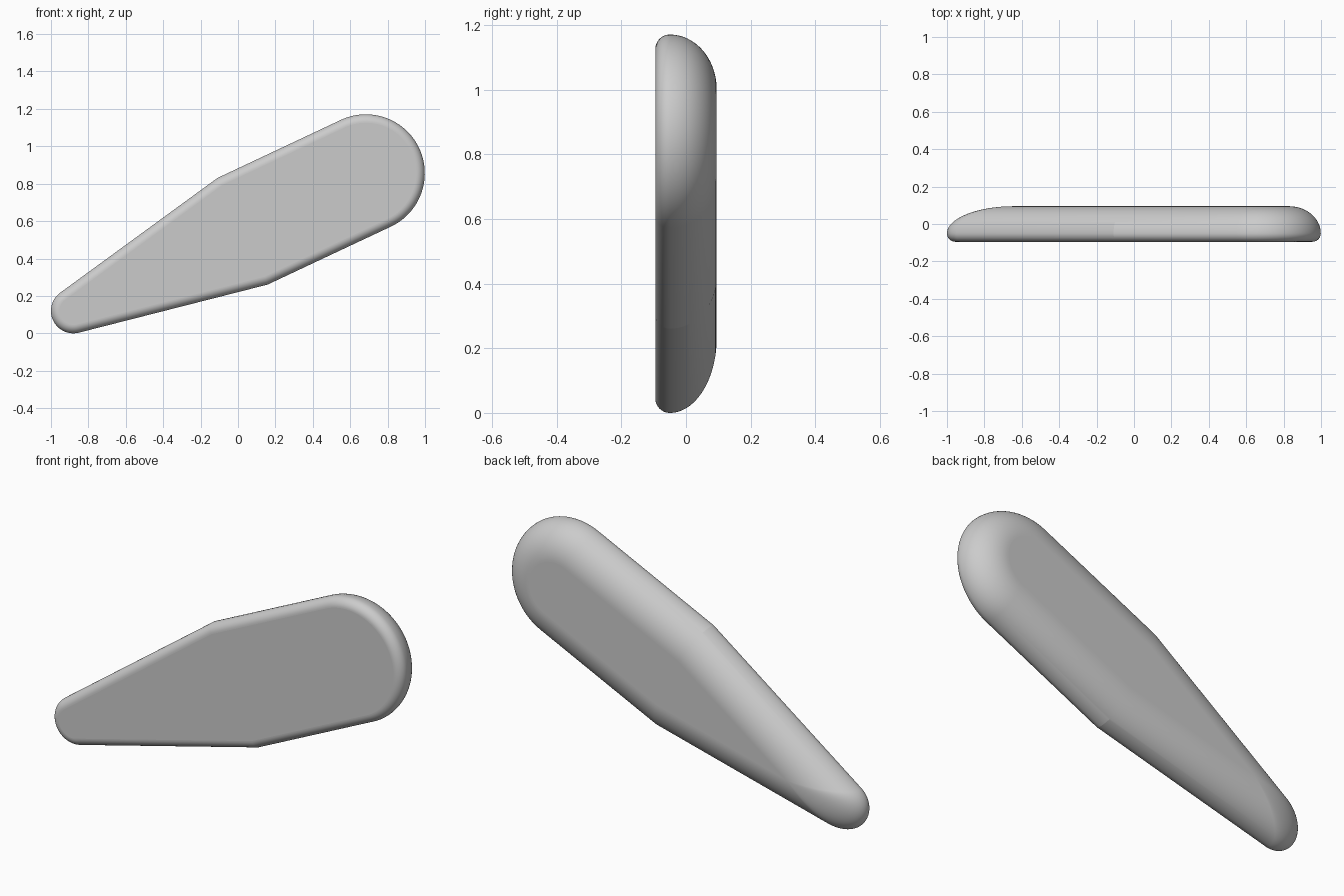
import bpy, bmesh
from math import sin, cos, tan, pi, radians, atan2, acos, hypot

cube = bpy.data.objects.get("Cube")
if cube:
    bpy.data.objects.remove(cube, do_unlink=True)

TILT = radians(25.2)            # lean of the long axis
TIP_R, END_R = 0.12, 0.315      # rounded ends
MID, END = 1.0, 1.728           # distances along the axis from the tip centre
FRONT, RIM, BACK = -0.095, -0.05, 0.095
ROUND_FRONT, ROUND_BACK = 0.045, 0.17

# Direction in which the tapered side touches the tip arc
touch = atan2(END_R, MID) + acos(TIP_R / hypot(MID, END_R))
taper = touch - pi / 2


def outline(inset):
    """Paddle outline moved inward; a tip too narrow for it closes to a point."""
    pts = []
    r = END_R - inset
    for i in range(49):
        a = -pi / 2 + pi * i / 48
        pts.append((END + r * cos(a), r * sin(a)))
    corner = (MID + inset * tan(taper / 2), r)
    pts.append(corner)
    r = TIP_R - inset
    for i in range(49):
        a = touch + (2 * pi - 2 * touch) * i / 48
        pts.append((r * cos(a), r * sin(a)) if r > 0 else (-r / sin(taper), 0))
    pts.append((corner[0], -corner[1]))
    return pts


def ring(bm, inner, outer, blend, y):
    verts = []
    for (s0, t0), (s1, t1) in zip(outer, inner):
        s, t = s0 + (s1 - s0) * blend, t0 + (t1 - t0) * blend
        x = -1 + TIP_R + s * cos(TILT) - t * sin(TILT)
        z = TIP_R + s * sin(TILT) + t * cos(TILT)
        verts.append(bm.verts.new((x, y, z)))
    return verts


# Rings from the front face, over the rim, to the back face
bm = bmesh.new()
rim, front, back = outline(0), outline(ROUND_FRONT), outline(ROUND_BACK)
rings = []
for i in range(13):
    a = pi / 2 * (1 - i / 12)
    rings.append(ring(bm, front, rim, 1 - cos(a), RIM + (FRONT - RIM) * sin(a)))
for i in range(1, 33):
    a = pi / 2 * i / 32
    rings.append(ring(bm, back, rim, 1 - cos(a), RIM + (BACK - RIM) * sin(a)))
for low, high in zip(rings, rings[1:]):
    for i in range(len(low)):
        j = (i + 1) % len(low)
        bm.faces.new((low[i], low[j], high[j], high[i]))
bm.faces.new(rings[0])
bm.faces.new(rings[-1])
bmesh.ops.remove_doubles(bm, verts=bm.verts, dist=0.00005)
bmesh.ops.recalc_face_normals(bm, faces=bm.faces)

mesh = bpy.data.meshes.new("paddle_body")
bm.to_mesh(mesh)
bm.free()
body = bpy.data.objects.new("paddle_body", mesh)
bpy.context.collection.objects.link(body)

# Smooth rounding, with flat front and back and a crease at the widest point
bpy.ops.object.select_all(action='DESELECT')
body.select_set(True)
bpy.context.view_layer.objects.active = body
bpy.ops.object.shade_smooth_by_angle(angle=radians(9.5))
for face in mesh.polygons:
    if len(face.vertices) > 4:
        face.use_smooth = False

# Plain grey material
grey = bpy.data.materials.new("plain_grey")
grey.use_nodes = True
colour = (0.6, 0.6, 0.6, 1)
grey.diffuse_color = colour
grey.node_tree.nodes["Principled BSDF"].inputs["Base Color"].default_value = colour
mesh.materials.append(grey)
